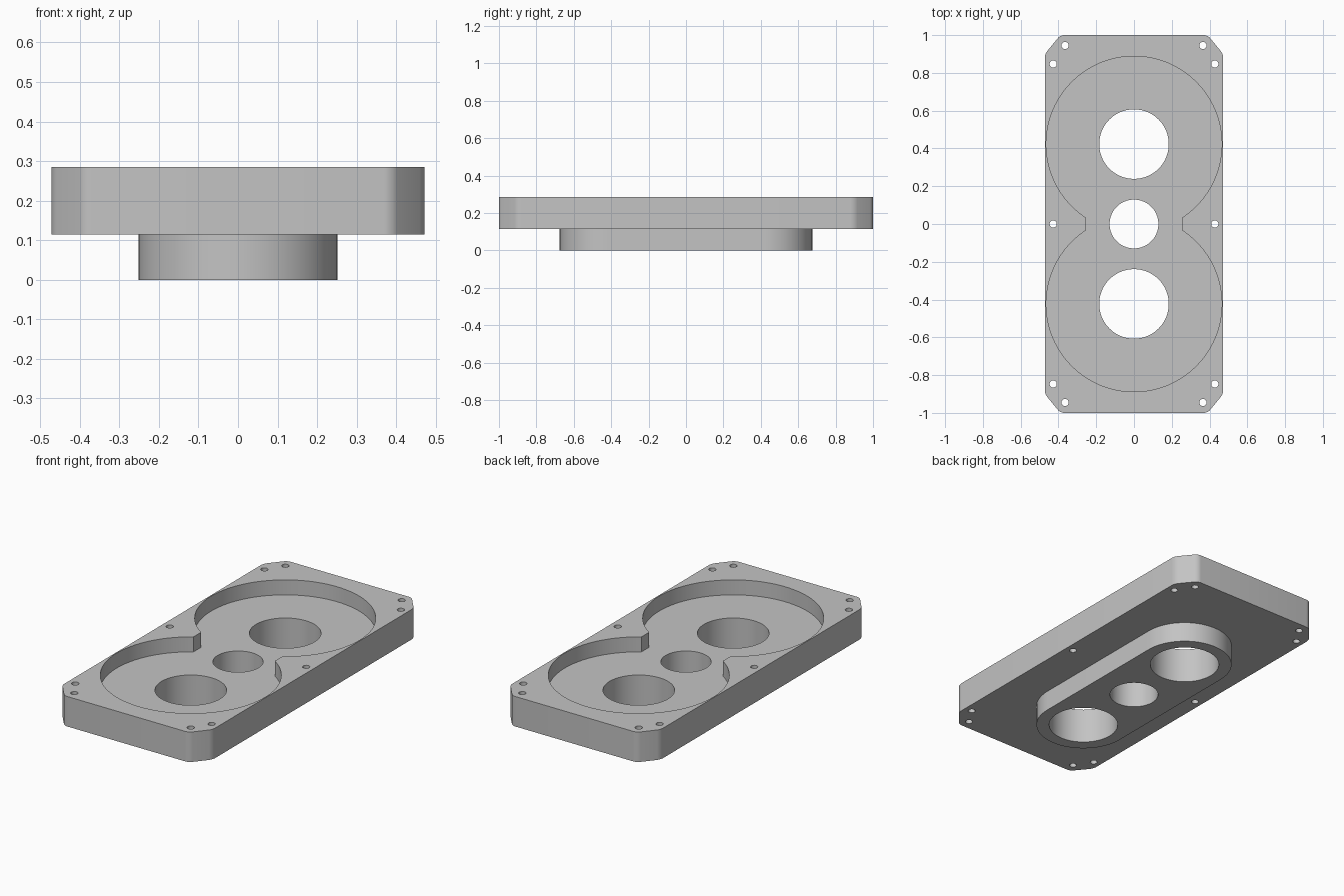
import bpy, bmesh
from math import sin, cos, pi, asin, radians

if "Cube" in bpy.data.objects:
    bpy.data.objects.remove(bpy.data.objects["Cube"])

PLATE_Z, FLOOR_Z, TOP_Z = 0.115, 0.20, 0.285
CENTRE_Y = 0.423          # the two large circles sit at +/- this

grey = bpy.data.materials.new("machined grey")
grey.use_nodes = True
grey.diffuse_color = (0.55, 0.55, 0.55, 1)
grey.node_tree.nodes["Principled BSDF"].inputs["Base Color"].default_value = (0.55, 0.55, 0.55, 1)


def arc(cx, cy, r, start, end, n):
    return [(cx + r * cos(start + (end - start) * i / n),
             cy + r * sin(start + (end - start) * i / n)) for i in range(n + 1)]


def circle(cx, cy, r, n):
    return arc(cx, cy, r, 0, 2 * pi, n)[:-1]


def prism(name, outline, z0, z1):
    """Extrude a counter-clockwise outline from z0 to z1."""
    bm = bmesh.new()
    face = bm.faces.new([bm.verts.new((x, y, z0)) for x, y in outline])
    up = bmesh.ops.extrude_face_region(bm, geom=[face])["geom"]
    bmesh.ops.translate(bm, vec=(0, 0, z1 - z0),
                        verts=[g for g in up if isinstance(g, bmesh.types.BMVert)])
    bmesh.ops.recalc_face_normals(bm, faces=bm.faces)
    mesh = bpy.data.meshes.new(name)
    bm.to_mesh(mesh)
    bm.free()
    mesh.materials.append(grey)
    obj = bpy.data.objects.new(name, mesh)
    bpy.context.collection.objects.link(obj)
    return obj


def combine(target, tool, operation):
    """Apply a boolean and discard the tool."""
    tool.hide_render = True
    mod = target.modifiers.new("boolean", "BOOLEAN")
    mod.object, mod.operation, mod.solver = tool, operation, "EXACT"
    bpy.context.view_layer.objects.active = target
    bpy.ops.object.modifier_apply(modifier=mod.name)
    bpy.data.objects.remove(tool)


# Plate with chamfered, slightly rounded corners
corner = [(0.472, 0.90), (0.39, 1.0)]
outline = (corner + [(-x, y) for x, y in reversed(corner)]
           + [(-x, -y) for x, y in corner] + [(x, -y) for x, y in reversed(corner)])
housing = prism("housing_plate", outline, PLATE_Z, TOP_Z)
bm = bmesh.new()
bm.from_mesh(housing.data)
upright = [e for e in bm.edges if abs(e.verts[0].co.z - e.verts[1].co.z) > 0.1]
bmesh.ops.bevel(bm, geom=upright, offset=0.02, segments=5, profile=0.5, affect="EDGES")
bm.to_mesh(housing.data)
bm.free()

# Rounded boss underneath
boss_r = 0.252
boss = prism("boss", arc(0, CENTRE_Y, boss_r, 0, pi, 48)
             + arc(0, -CENTRE_Y, boss_r, pi, 2 * pi, 48), 0, 0.15)
combine(housing, boss, "UNION")

# Figure-eight pocket with a straight-sided waist
pocket_r, waist = 0.465, 0.255
a = pi / 2 - asin(waist / pocket_r)
pocket = prism("pocket_cutter", arc(0, CENTRE_Y, pocket_r, -a, pi + a, 112)
               + arc(0, -CENTRE_Y, pocket_r, pi - a, 2 * pi + a, 112), FLOOR_Z, 0.4)
combine(housing, pocket, "DIFFERENCE")

# Shaft bores
for y, r in ((-CENTRE_Y, 0.184), (0, 0.129), (CENTRE_Y, 0.184)):
    combine(housing, prism("bore_cutter", circle(0, y, r, 80), -0.1, 0.4), "DIFFERENCE")

# Screw holes along the rim
for side in (-1, 1):
    for x, y in ((0.365, 0.945), (0.428, 0.847), (0.428, 0),
                 (0.428, -0.847), (0.365, -0.945)):
        hole = prism("screw_cutter", circle(side * x, y, 0.019, 24), -0.1, 0.4)
        combine(housing, hole, "DIFFERENCE")

# Smooth round walls, keep edges sharp
bpy.ops.object.select_all(action="DESELECT")
housing.select_set(True)
bpy.context.view_layer.objects.active = housing
bpy.ops.object.shade_smooth_by_angle(angle=radians(30))
